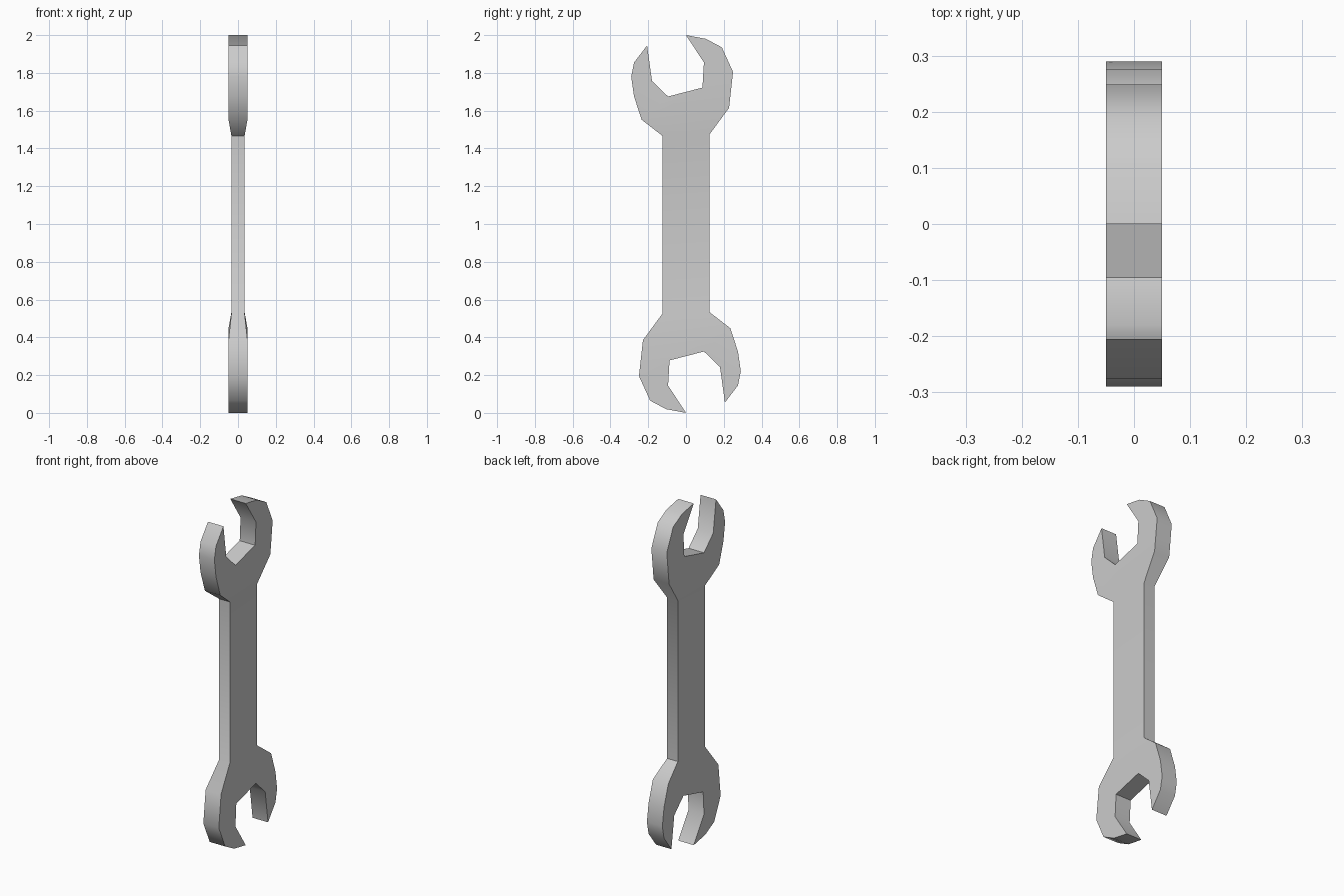
import bpy, bmesh
from math import radians

if "Cube" in bpy.data.objects:
    bpy.data.objects.remove(bpy.data.objects["Cube"])

# Upper jaw outline (y, z), from right shoulder round to left shoulder
JAW = [(.125, 1.475), (.228, 1.615), (.249, 1.805), (.19, 1.935), (.106, 1.98), (0, 2),
       (.095, 1.855), (.087, 1.722), (-.095, 1.675), (-.18, 1.757), (-.206, 1.945),
       (-.275, 1.855), (-.29, 1.78), (-.275, 1.675), (-.235, 1.552), (-.125, 1.467)]
n = len(JAW)

# Lower jaw is the upper one turned half round the middle of the handle
outline = JAW + [(-y, 2 - z) for y, z in JAW]
count = len(outline)

bm = bmesh.new()


def side(sign):
    """Vertices of one broad side; shoulders sit lower than the jaws."""
    return [bm.verts.new((sign * (.035 if i % n in (0, n - 1) else .05), y, z))
            for i, (y, z) in enumerate(outline)]


front, back = side(1), side(-1)

# Broad sides: handle, sloped necks and flat jaws
faces = [[0, n - 1, n, count - 1]]
for s in (0, n):
    faces.append([s, s + 1, s + n - 2, s + n - 1])
    faces.append(list(range(s + 1, s + n - 1)))
for f in faces:
    bm.faces.new([front[i] for i in f])
    bm.faces.new([back[i] for i in reversed(f)])

# Rim
for i in range(count):
    j = (i + 1) % count
    bm.faces.new((front[j], front[i], back[i], back[j]))

bmesh.ops.recalc_face_normals(bm, faces=bm.faces)
mesh = bpy.data.meshes.new("wrench")
bm.to_mesh(mesh)
bm.free()
wrench = bpy.data.objects.new("wrench", mesh)
bpy.context.collection.objects.link(wrench)

# Smooth rim curves, sharp corners
bpy.context.view_layer.objects.active = wrench
wrench.select_set(True)
bpy.ops.object.shade_smooth_by_angle(angle=radians(40))
